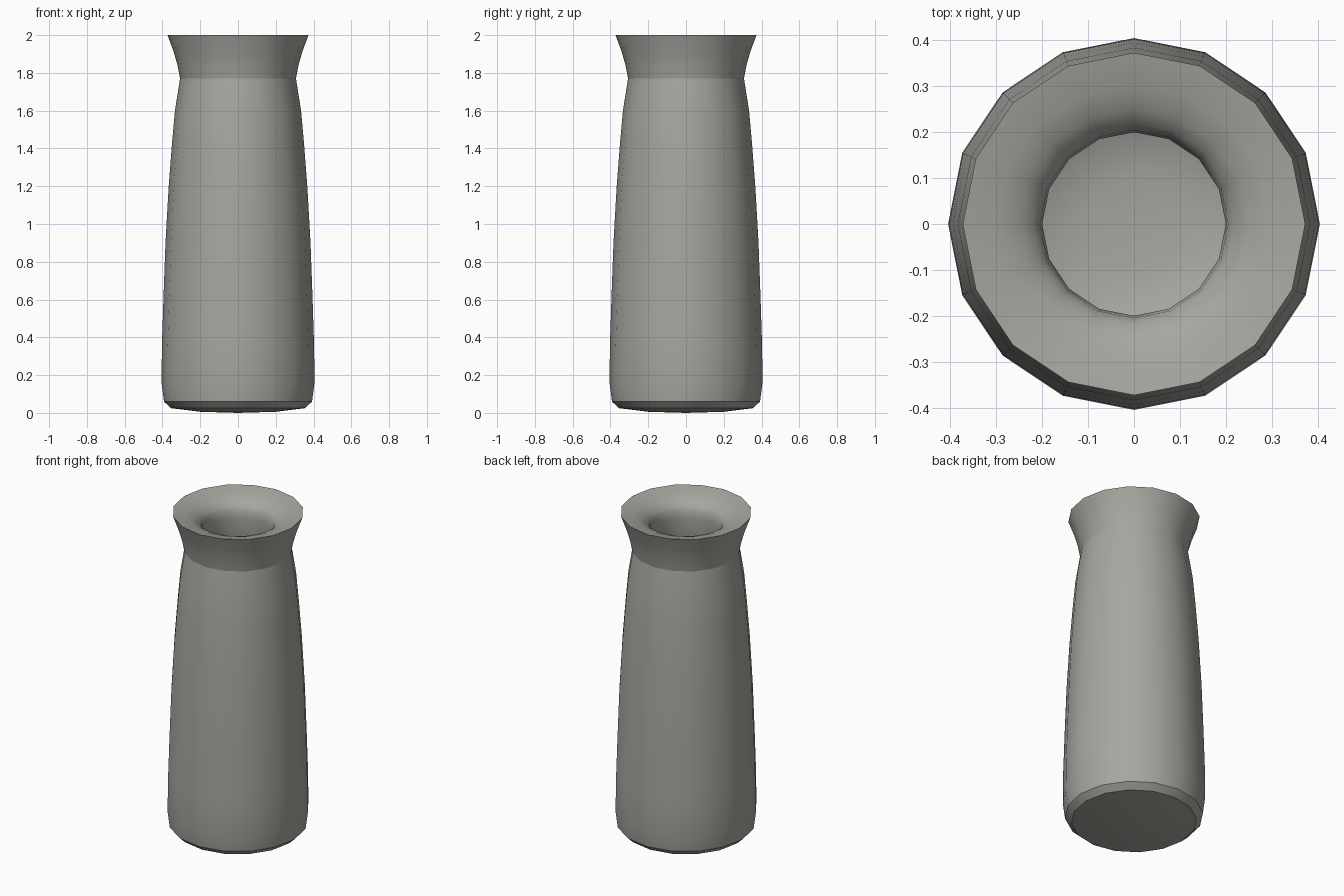
import bpy, bmesh, math

if "Cube" in bpy.data.objects:
    bpy.data.objects.remove(bpy.data.objects["Cube"])

SIDES = 16

clay = bpy.data.materials.new("warm_grey_clay")
clay.diffuse_color = (0.38, 0.385, 0.35, 1)
clay.use_nodes = True
clay.node_tree.nodes["Principled BSDF"].inputs["Base Color"].default_value = clay.diffuse_color

# One closed profile (radius, height): underside, outer wall, rim, throat, cavity, inner floor
profile = [
    (0.20, 0.006), (0.355, 0.025), (0.392, 0.06),                   # rounded foot
    (0.405, 0.16), (0.403, 0.35), (0.395, 0.6), (0.384, 0.9),       # body
    (0.367, 1.2), (0.350, 1.42), (0.334, 1.6), (0.307, 1.77),
    (0.320, 1.84), (0.340, 1.91), (0.373, 2.0),                     # flared lip
    (0.30, 1.985), (0.25, 1.965), (0.22, 1.94), (0.205, 1.915),     # dished throat
    (0.20, 1.87), (0.205, 1.77),
    (0.235, 1.6), (0.268, 1.2), (0.295, 0.6), (0.303, 0.25),        # cavity
    (0.28, 0.17), (0.22, 0.125), (0.11, 0.11),
]


def lathe(name, points, mat):
    bm = bmesh.new()
    rings = []
    for r, z in points:
        rings.append([bm.verts.new((r * math.cos(2 * math.pi * i / SIDES),
                                    r * math.sin(2 * math.pi * i / SIDES), z))
                      for i in range(SIDES)])
    for a, b in zip(rings, rings[1:]):
        for i in range(SIDES):
            j = (i + 1) % SIDES
            bm.faces.new((a[i], a[j], b[j], b[i]))
    # close the underside and the inner floor with fans
    for ring, z, flip in ((rings[0], 0.0, True), (rings[-1], 0.105, False)):
        c = bm.verts.new((0, 0, z))
        for i in range(SIDES):
            f = (ring[i], ring[(i + 1) % SIDES], c)
            bm.faces.new(f[::-1] if flip else f)
    bmesh.ops.recalc_face_normals(bm, faces=bm.faces[:])
    # crisp neck line
    for e in bm.edges:
        u, v = e.verts
        if all(abs(p.co.z - 1.77) < 1e-4 and p.co.xy.length > 0.29 for p in (u, v)):
            e.smooth = False
    me = bpy.data.meshes.new(name)
    bm.to_mesh(me)
    bm.free()
    me.materials.append(mat)
    ob = bpy.data.objects.new(name, me)
    bpy.context.collection.objects.link(ob)
    return ob


vase = lathe("vase", profile, clay)
bpy.context.view_layer.objects.active = vase
vase.select_set(True)
bpy.ops.object.shade_smooth_by_angle(angle=math.radians(30), keep_sharp_edges=True)
